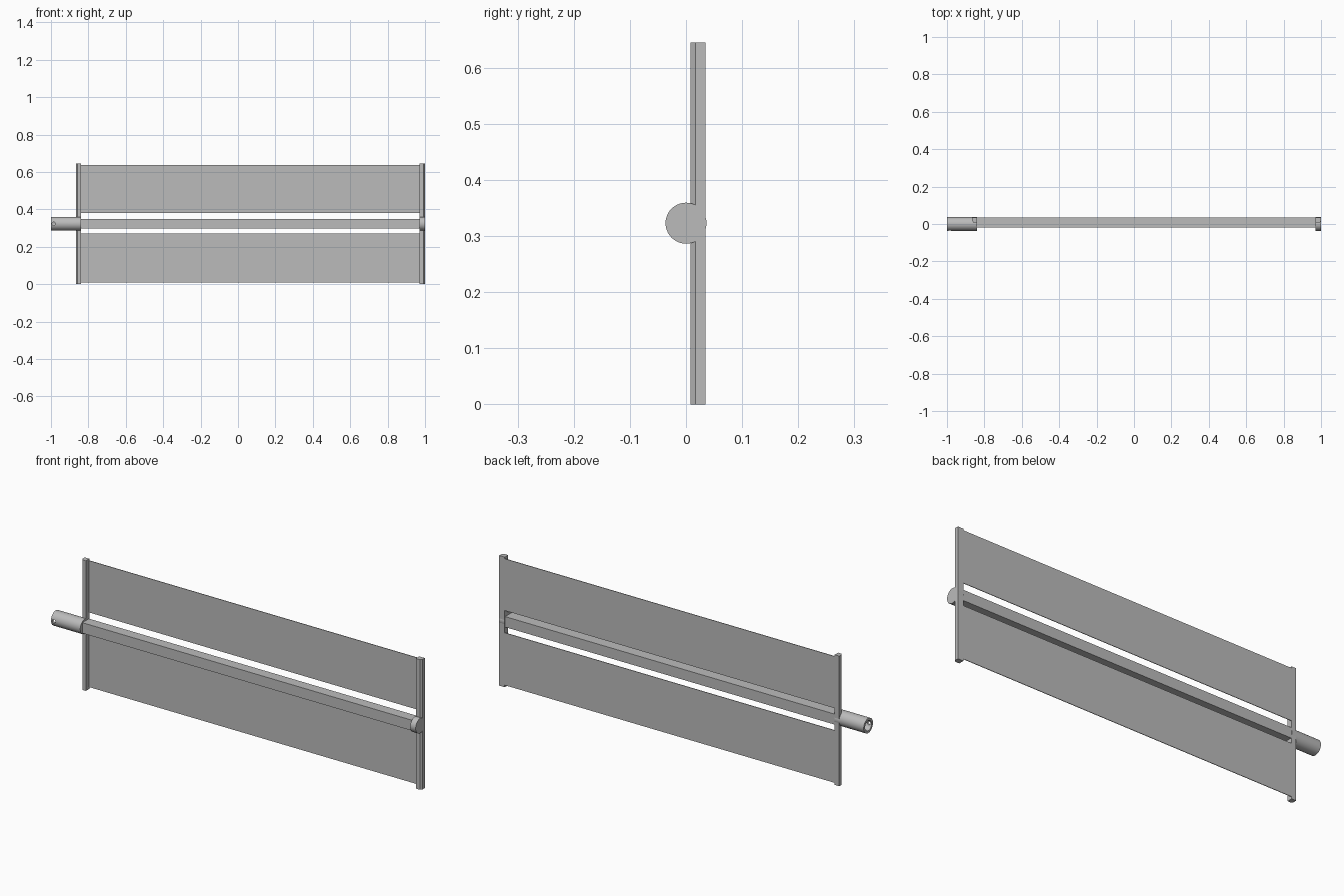
import bpy
import bmesh
from math import pi, cos, sin

cube = bpy.data.objects.get("Cube")
if cube:
    bpy.data.objects.remove(cube, do_unlink=True)

grey = bpy.data.materials.new("plain_grey")
grey.use_nodes = True
colour = (0.5, 0.5, 0.5, 1)
grey.diffuse_color = colour
grey.node_tree.nodes["Principled BSDF"].inputs["Base Color"].default_value = colour

MID = 0.323       # height of the central axis
RADIUS = 0.0365   # hub radius
BACK = 0.035      # rear plane shared by sheets and bars


def finish(name, bm):
    bmesh.ops.recalc_face_normals(bm, faces=bm.faces)
    mesh = bpy.data.meshes.new(name)
    bm.to_mesh(mesh)
    bm.free()
    obj = bpy.data.objects.new(name, mesh)
    bpy.context.collection.objects.link(obj)
    mesh.materials.append(grey)
    return obj


def prism(name, points, offset):
    """Extrude a closed outline of 3D points along an offset."""
    bm = bmesh.new()
    face = bm.faces.new([bm.verts.new(p) for p in points])
    new = bmesh.ops.extrude_face_region(bm, geom=[face])["geom"]
    bmesh.ops.translate(bm, vec=offset,
                        verts=[v for v in new if isinstance(v, bmesh.types.BMVert)])
    return finish(name, bm)


def box(name, x0, x1, y0, y1, z0, z1):
    return prism(name, [(x0, y0, z0), (x1, y0, z0), (x1, y1, z0), (x0, y1, z0)],
                 (0, 0, z1 - z0))


def lathe(name, profile, sides=40):
    """Revolve a closed (x, radius) profile around the central axis."""
    bm = bmesh.new()
    rings = []
    for x, r in profile:
        rings.append([bm.verts.new((x, r * cos(2 * pi * i / sides),
                                    MID + r * sin(2 * pi * i / sides)))
                      for i in range(sides)])
    for k, ring in enumerate(rings):
        after = rings[(k + 1) % len(rings)]
        for i in range(sides):
            j = (i + 1) % sides
            bm.faces.new([ring[i], ring[j], after[j], after[i]])
    return smooth(finish(name, bm))


def smooth(obj):
    bpy.ops.object.select_all(action="DESELECT")
    bpy.context.view_layer.objects.active = obj
    obj.select_set(True)
    bpy.ops.object.shade_smooth_by_angle(angle=pi / 6)
    return obj


# Two thin sheets above and below the mast
for name, z0, z1 in (("lower_sheet", 0.01, 0.27), ("upper_sheet", 0.38, 0.637)):
    box(name, -0.845, 0.975, BACK - 0.003, BACK, z0, z1)

# Square mast between the end bars
box("mast", -0.85, 0.975, -0.02, 0.032, MID - 0.026, MID + 0.026)

# Upright end bars with a bevelled front lip
for name, inner, outer in (("right_end_bar", -0.84, -0.865),
                           ("left_end_bar", 0.97, 1.0)):
    tip = outer + (inner - outer) * 0.25
    prism(name, [(inner, BACK, 0), (outer, BACK, 0), (outer, 0.017, 0),
                 (tip, 0.008, 0), (inner, 0.008, 0)], (0, 0, 0.645))

# Hollow root tube with a small pin hole in its front
tube = lathe("root_tube", [(-1, RADIUS), (-0.84, RADIUS), (-0.84, 0.002),
                           (-0.87, 0.002), (-0.87, 0.025), (-1, 0.025)])
bpy.ops.mesh.primitive_cylinder_add(vertices=16, radius=0.009, depth=0.04,
                                    location=(-0.985, -0.035, MID),
                                    rotation=(pi / 2, 0, 0))
cutter = bpy.context.object
cutter.name = "pin_hole_cutter"
cutter.hide_render = True
cutter.hide_set(True)
cut = tube.modifiers.new("pin_hole", "BOOLEAN")
cut.object = cutter
cut.operation = "DIFFERENCE"
cut.solver = "EXACT"

# Solid round cap at the far end
bm = bmesh.new()
bmesh.ops.create_cone(bm, cap_ends=True, segments=40, radius1=RADIUS,
                      radius2=RADIUS, depth=0.03)
cap = finish("tip_cap", bm)
cap.rotation_euler = (0, pi / 2, 0)
cap.location = (0.985, 0, MID)
smooth(cap)
